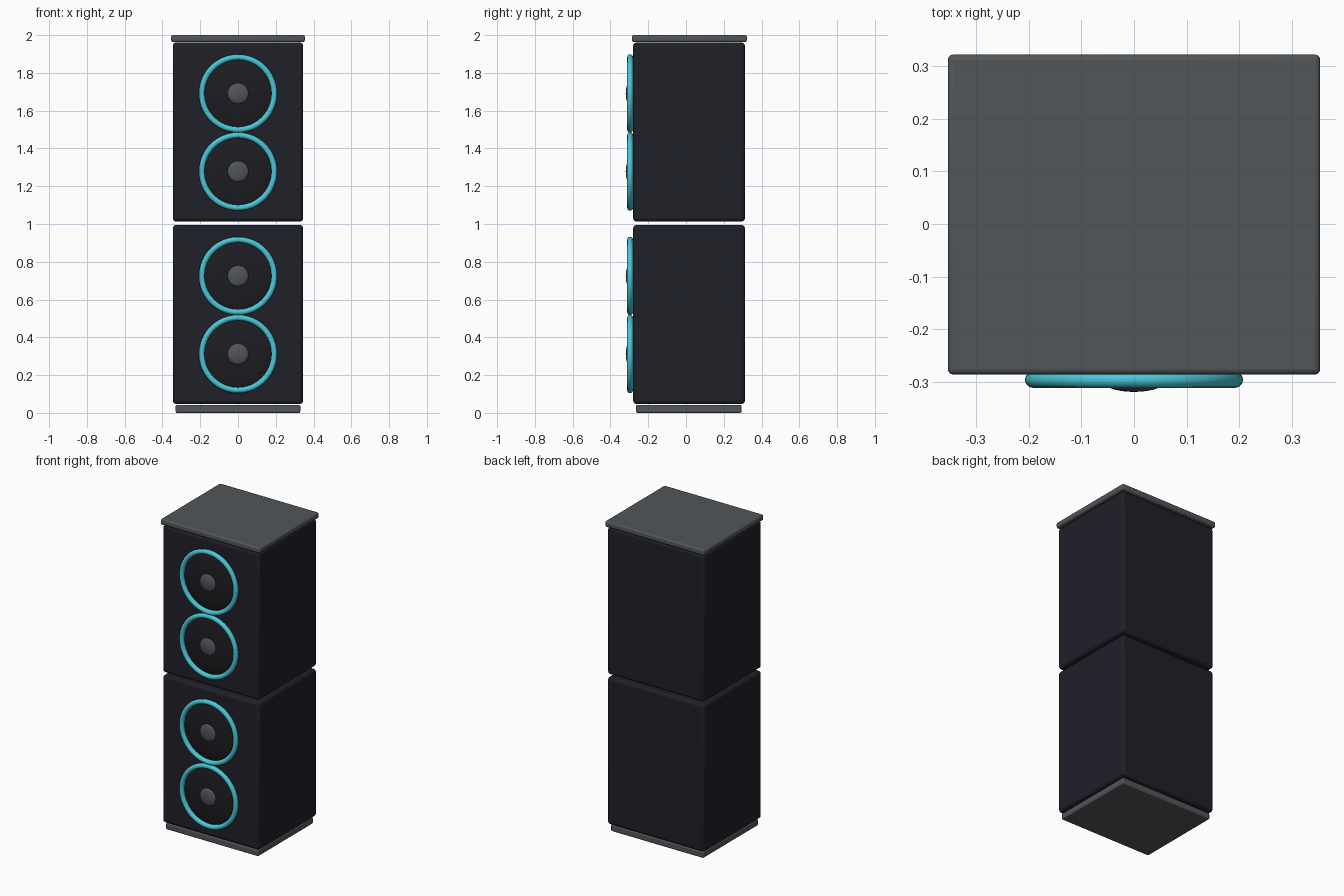
import bpy
import math

if "Cube" in bpy.data.objects:
    bpy.data.objects.remove(bpy.data.objects["Cube"])


def material(name, rgb):
    m = bpy.data.materials.new(name)
    m.diffuse_color = (*rgb, 1)
    m.use_nodes = True
    m.node_tree.nodes["Principled BSDF"].inputs["Base Color"].default_value = m.diffuse_color
    return m


charcoal = material("charcoal navy", (0.014, 0.014, 0.022))
black = material("soft black", (0.012, 0.012, 0.016))
grey = material("slate grey", (0.085, 0.093, 0.098))
cyan = material("bright cyan", (0.07, 0.58, 0.68))


def finish(name, mat, angle=40):
    ob = bpy.context.object
    ob.name = name
    ob.data.materials.append(mat)
    bpy.ops.object.shade_smooth_by_angle(angle=math.radians(angle))
    return ob


def rounded_box(name, mat, x, y0, y1, z0, z1, bevel):
    bpy.ops.mesh.primitive_cube_add(size=1, location=(0, (y0 + y1) / 2, (z0 + z1) / 2))
    ob = bpy.context.object
    ob.scale = (2 * x, y1 - y0, z1 - z0)
    bpy.ops.object.transform_apply(location=False, rotation=False, scale=True)
    ob = finish(name, mat)
    mod = ob.modifiers.new("rounded edges", "BEVEL")
    mod.width = bevel
    mod.segments = 3
    return ob


def dome(name, mat, y, z, radius, depth):
    # flattened sphere whose pole faces the front
    bpy.ops.mesh.primitive_uv_sphere_add(segments=48, ring_count=24, radius=1,
                                         location=(0, y, z), rotation=(math.pi / 2, 0, 0))
    bpy.context.object.scale = (radius, radius, depth)
    bpy.ops.object.transform_apply(location=False, rotation=True, scale=True)
    return finish(name, mat, 180)


# stacked cabinets with base and top slabs
rounded_box("base_slab", grey, 0.33, -0.265, 0.295, 0.0, 0.042, 0.008)
rounded_box("lower_cabinet", charcoal, 0.345, -0.28, 0.312, 0.047, 0.995, 0.018)
rounded_box("upper_cabinet", charcoal, 0.345, -0.28, 0.312, 1.013, 1.961, 0.018)
rounded_box("top_slab", grey, 0.354, -0.286, 0.322, 1.963, 2.0, 0.01)

# four speaker drivers
for i, z in enumerate((0.312, 0.725, 1.278, 1.691), 1):
    bpy.ops.mesh.primitive_torus_add(major_segments=64, minor_segments=12,
                                     major_radius=0.192, minor_radius=0.0155,
                                     location=(0, -0.296, z), rotation=(math.pi / 2, 0, 0))
    finish(f"driver_ring_{i}", cyan, 180)
    dome(f"driver_cone_{i}", black, -0.278, z, 0.19, 0.028)
    dome(f"dust_cap_{i}", grey, -0.302, z, 0.056, 0.017)
